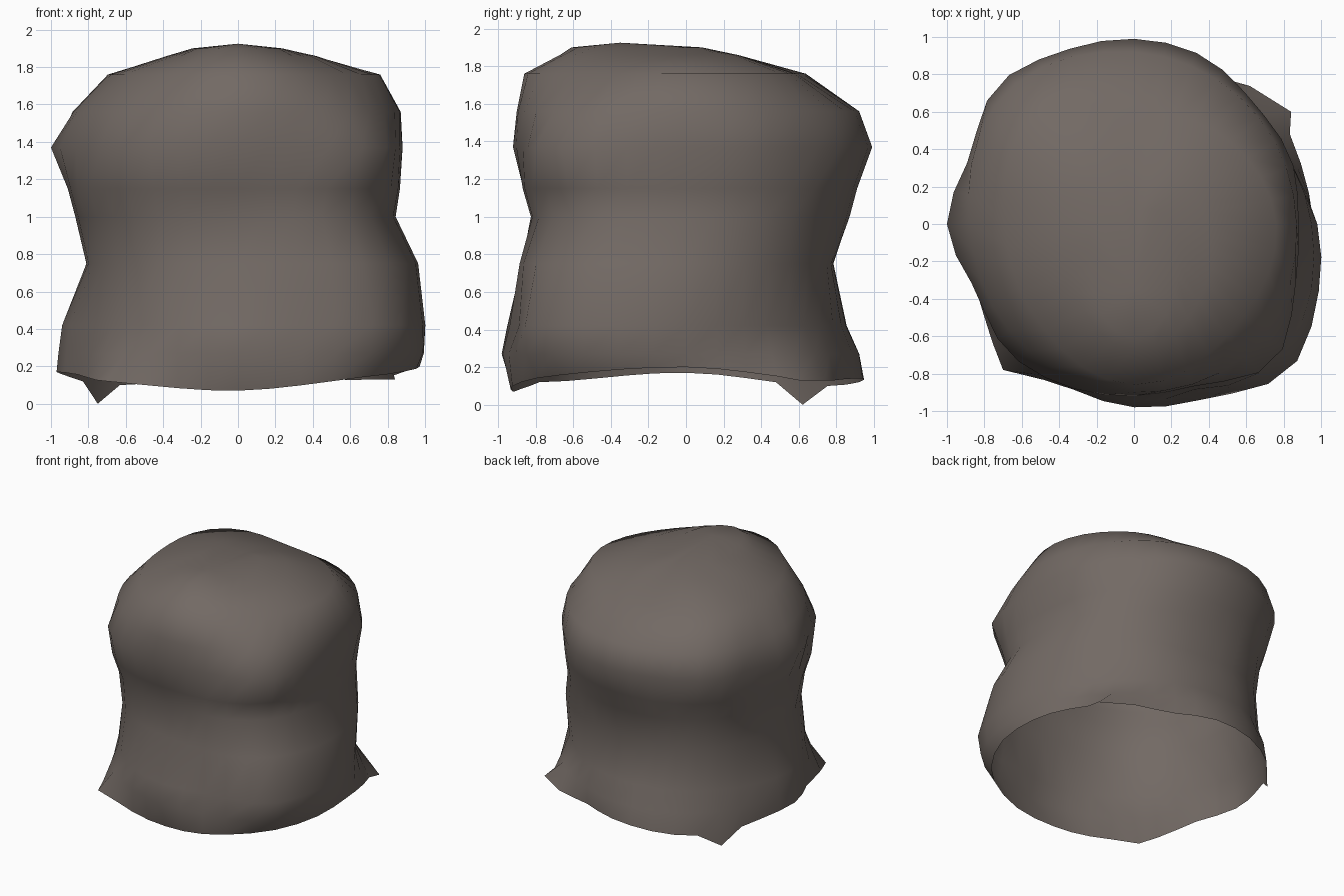
import bpy
import bmesh
from math import cos, sin, pi

old = bpy.data.objects.get("Cube")
if old:
    bpy.data.objects.remove(old, do_unlink=True)

SEGMENTS = 36

# Height and radii of each ring, going round from the left side (+x) by the back
RINGS = [
    (0.27, (.97, .92, .90, .88, .92, .95, .96, .95,
            .96, .90, .94, .94, .98, 1.01, 1.12, 1.06)),
    (0.42, (.98, .88, .82, .83, .85, .89, .91, .92,
            .94, .88, .88, .91, .95, .97, 1.14, 1.06)),
    (0.75, (.95, .85, .78, .89, .81, .85, .85, 1.05)),
    (1.00, (.84, .87, .87, .92, .87, .87, .82, .93)),
    (1.15, (.86, .89, .91, .97, .91, .92, .865, .97)),
    (1.37, (.88, .91, .91, .97, .99, 1.0, 1.04, .95,
            1.0, .92, .96, .94, .92, .93, 1.05, .93)),
    (1.56, (.87, .88, .92, .98, .88, .88, .90, .92)),
    (1.76, (.76, .67, .60, .78, .69, .73, .86, .77)),
    (1.86, (.39, .34, .27, .34, .37, .46, .67, .52)),
    (1.90, (.20, .12, .06, .12, .22, .33, .61, .33)),
]

# Uneven open rim at the foot, drawn out into corner spurs
RIM_RADII = (.96, .95, .98, .88, .94, .98, .98, .95,
             .97, .91, 1.0, .94, .92, .99, 1.04, 1.02)
RIM_HEIGHTS = (.20, .13, .14, .10, .17, .12, .07, .15)
SPURS = {4: (.84, .60, .13), 14: (-.75, .62, 0), 23: (-.70, -.78, .12)}


def interpolate(values, s):
    """Periodic Catmull-Rom value at segment s."""
    count = len(values)
    t = s * count / SEGMENTS
    i = int(t)
    f = t - i
    a, b, c, d = (values[(i + k) % count] for k in (-1, 0, 1, 2))
    return b + f / 2 * (c - a + f * (2*a - 5*b + 4*c - d + f * (3*(b - c) + d - a)))


def add_ring(bm, radii, heights):
    ring = []
    for s in range(SEGMENTS):
        angle = 2 * pi * s / SEGMENTS
        r = interpolate(radii, s)
        z = interpolate(heights, s)
        ring.append(bm.verts.new((r * cos(angle), r * sin(angle), z)))
    return ring


# Boulder shell: rings lofted from the rim to a fan at the crown
bm = bmesh.new()
rings = [add_ring(bm, RIM_RADII, RIM_HEIGHTS)]
for s, corner in SPURS.items():
    rings[0][s].co = corner
for z, radii in RINGS:
    rings.append(add_ring(bm, radii, [z]))
for low, high in zip(rings, rings[1:]):
    for s in range(SEGMENTS):
        n = (s + 1) % SEGMENTS
        bm.faces.new((low[s], low[n], high[n], high[s]))
crown = bm.verts.new((0, -.35, 1.925))
for s in range(SEGMENTS):
    bm.faces.new((rings[-1][s], rings[-1][(s + 1) % SEGMENTS], crown))
for face in bm.faces:
    face.smooth = True

mesh = bpy.data.meshes.new("boulder")
bm.to_mesh(mesh)
bm.free()
boulder = bpy.data.objects.new("boulder", mesh)
bpy.context.collection.objects.link(boulder)

# Warm grey stone
colour = (.17, .143, .128, 1)
stone = bpy.data.materials.new("warm grey stone")
stone.use_nodes = True
stone.diffuse_color = colour
stone.node_tree.nodes["Principled BSDF"].inputs["Base Color"].default_value = colour
mesh.materials.append(stone)
